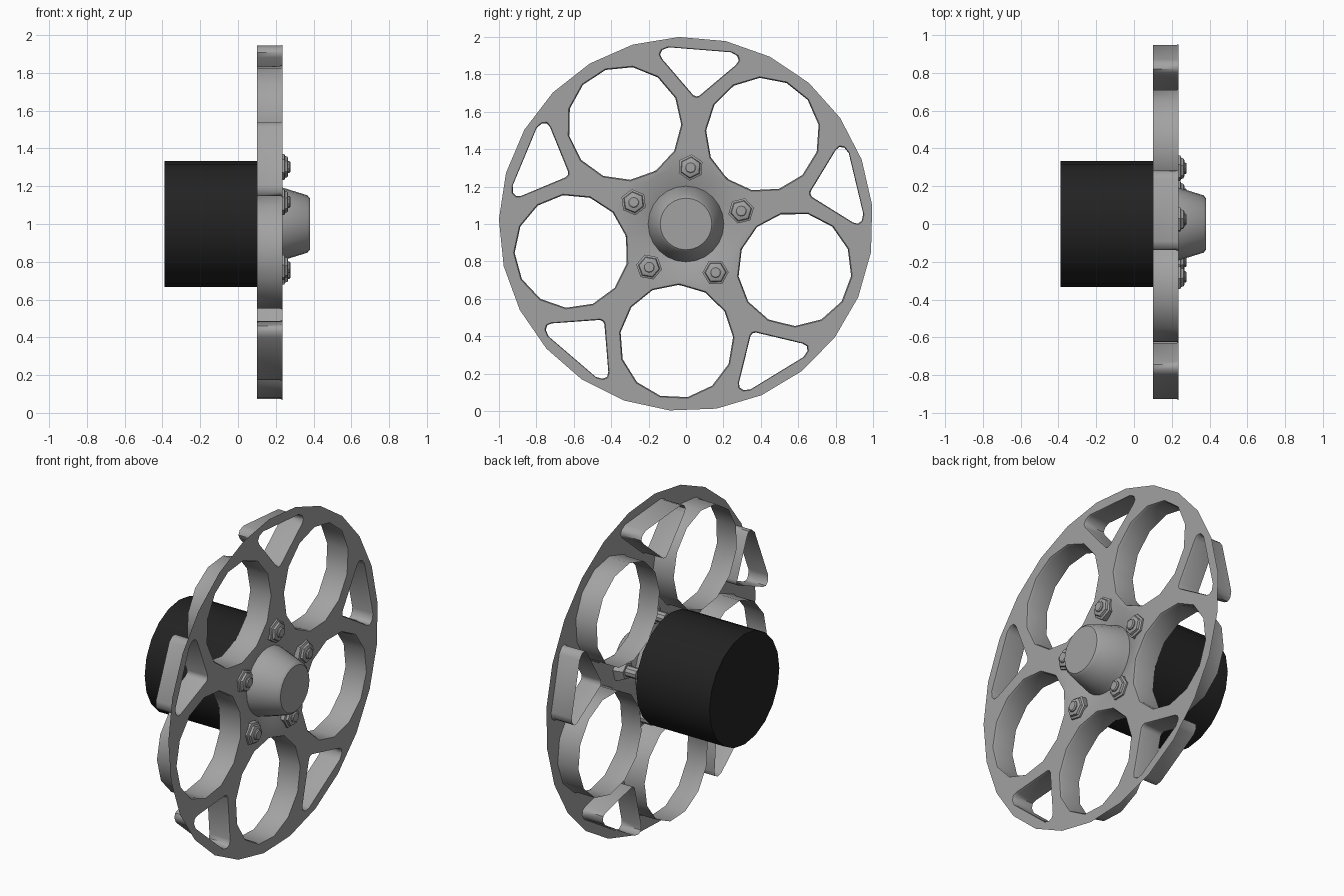
import bpy, bmesh
from math import sin, cos, pi, radians
from mathutils import Vector

cube = bpy.data.objects.get("Cube")
if cube:
    bpy.data.objects.remove(cube)

HOLE_ANGLE = radians(265.4)   # direction of the first large hole
FIFTH = 2 * pi / 5
FACE_X, BACK_X = 0.235, 0.10  # wheel face and back rim of the hole walls


def material(name, value):
    m = bpy.data.materials.new(name)
    m.use_nodes = True
    col = (value, value, value, 1)
    m.diffuse_color = col
    bsdf = m.node_tree.nodes["Principled BSDF"]
    bsdf.inputs["Base Color"].default_value = col
    bsdf.inputs["Roughness"].default_value = 0.6
    return m


grey = material("wheel grey", 0.36)
black = material("drum black", 0.016)


def finish(bm, name, mat, angle):
    mesh = bpy.data.meshes.new(name)
    bm.to_mesh(mesh)
    bm.free()
    mesh.materials.append(mat)
    ob = bpy.data.objects.new(name, mesh)
    bpy.context.collection.objects.link(ob)
    bpy.ops.object.select_all(action='DESELECT')
    ob.select_set(True)
    bpy.context.view_layer.objects.active = ob
    bpy.ops.object.shade_smooth_by_angle(angle=radians(angle))
    return ob


def polar(r, a):
    return Vector((r * cos(a), r * sin(a)))


def polygon(sides, r, start, centre=Vector((0, 0))):
    return [centre + polar(r, start + 2 * pi * i / sides) for i in range(sides)]


def ring(bm, points, x):
    return [bm.verts.new((x, p.x, p.y + 1)) for p in points]


def bridge(bm, a, b):
    n = len(a)
    return [bm.faces.new((a[i], a[(i + 1) % n], b[(i + 1) % n], b[i])) for i in range(n)]


def lathe(name, profile, sides, mat, start=0.0, centre=Vector((0, 0)), angle=30):
    """Closed solid turned about the x direction from (x, radius) pairs."""
    bm = bmesh.new()
    rings = [ring(bm, polygon(sides, r, start, centre), x) for x, r in profile]
    for a, b in zip(rings, rings[1:]):
        bridge(bm, a, b)
    bm.faces.new(rings[0])
    bm.faces.new(rings[-1])
    bmesh.ops.recalc_face_normals(bm, faces=bm.faces)
    return finish(bm, name, mat, angle)


# Outlines of the openings in the wheel
half = [(0.0, 0.684), (0.017, 0.69), (0.198, 0.869), (0.211, 0.893),
        (0.2, 0.918), (0.166, 0.934)]
window = half + [(-t, u) for t, u in reversed(half[1:])]
openings = []
for k in range(5):
    a = HOLE_ANGLE + k * FIFTH
    openings.append((polygon(13, 0.303, a + pi + radians(2), polar(0.63, a)), polar(0.63, a)))
    b = a + pi
    out, side = polar(1, b), polar(1, b - pi / 2)
    openings.append(([out * u + side * t for t, u in window], out * 0.85))

# Wheel: thin face, chamfered lips and hole walls, dished centre
bm = bmesh.new()
edges = []


def close_loop(loop):
    edges.extend(bm.edges.get((p, q)) or bm.edges.new((p, q))
                 for p, q in zip(loop, loop[1:] + loop[:1]))


close_loop(ring(bm, polygon(25, 1.0, radians(92.16)), FACE_X))
lips = []
for pts, c in openings:
    wide = [p + (p - c).normalized() * 0.006 for p in pts]
    lip = ring(bm, wide, FACE_X)
    close_loop(lip)
    lips.append((lip, pts))
dish = ring(bm, polygon(25, 0.305, radians(92.16)), FACE_X)
close_loop(dish)
bmesh.ops.triangle_fill(bm, edges=edges, use_beauty=True, normal=(1, 0, 0))
for lip, pts in lips:
    front = ring(bm, pts, FACE_X - 0.012)
    bridge(bm, lip, front)
    bridge(bm, front, ring(bm, pts, BACK_X))
bridge(bm, dish, ring(bm, polygon(25, 0.19, radians(92.16)), 0.195))
bmesh.ops.recalc_face_normals(bm, faces=bm.faces)
if sum(f.normal.x * f.calc_area() for f in bm.faces) < 0:
    bmesh.ops.reverse_faces(bm, faces=bm.faces)
finish(bm, "wheel", grey, 50)

# Hub cap and drum
lathe("hub_cap", [(0.17, 0.21), (0.235, 0.193), (0.367, 0.152), (0.38, 0.138)], 24, grey)
lathe("drum", [(-0.39, 0.333), (BACK_X, 0.333)], 20, black, start=pi / 2)

# Wheel nuts with studs
for k in range(5):
    a = HOLE_ANGLE + pi + k * FIFTH
    c = polar(0.303, a)
    lathe(f"nut_{k + 1}", [(0.18, 0.05), (0.215, 0.07), (0.245, 0.07), (0.25, 0.058),
                           (0.262, 0.054), (0.266, 0.045)], 6, grey, a, c)
    lathe(f"stud_{k + 1}", [(0.11, 0.032), (0.272, 0.032), (0.278, 0.026)], 10, grey, a, c)
